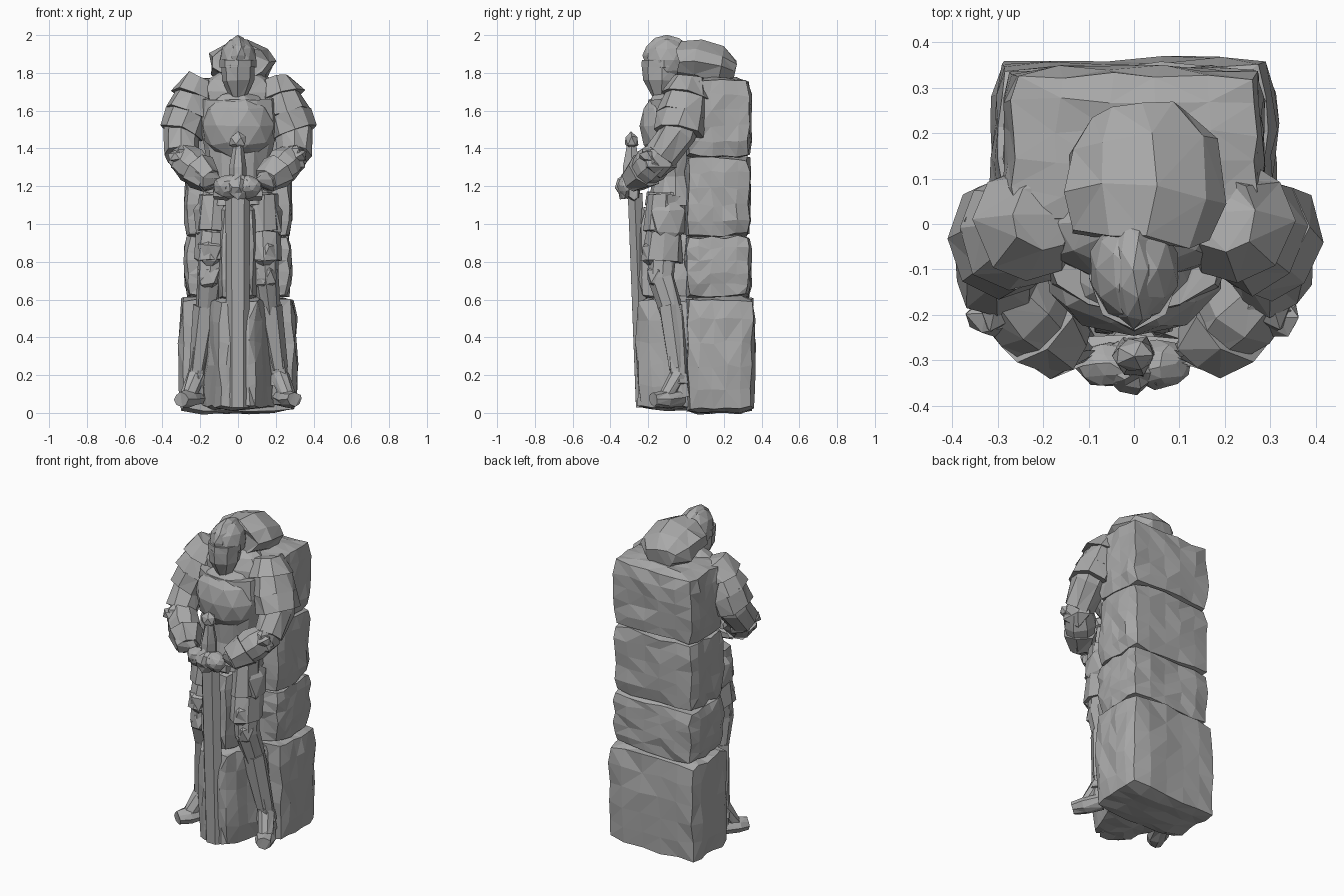
import bpy
import bmesh
import math
import random
from mathutils import Vector

random.seed(7)
if "Cube" in bpy.data.objects:
    bpy.data.objects.remove(bpy.data.objects["Cube"])

grey = (0.4, 0.4, 0.4, 1)
stone = bpy.data.materials.new("grey stone")
stone.use_nodes = True
stone.diffuse_color = grey
shader = next(node for node in stone.node_tree.nodes if node.type == "BSDF_PRINCIPLED")
shader.inputs["Base Color"].default_value = grey


def finish(name, bm, rough, side):
    """Chip the surface a little, mirror it if asked, and store the part."""
    for vert in bm.verts:
        vert.co += Vector(random.uniform(-rough, rough) for axis in range(3))
        vert.co.x *= side
    bmesh.ops.triangulate(bm, faces=bm.faces)
    bmesh.ops.recalc_face_normals(bm, faces=bm.faces)
    mesh = bpy.data.meshes.new(name)
    bm.to_mesh(mesh)
    bm.free()
    mesh.materials.append(stone)
    bpy.context.collection.objects.link(bpy.data.objects.new(name, mesh))


def block(name, width, front, back, bottom, top, taper=0.0):
    """Rounded, chipped masonry block, optionally narrower to the front."""
    middle = Vector((0, (front + back) / 2, (bottom + top) / 2))
    half = Vector((width, (back - front) / 2, (top - bottom) / 2))
    bm = bmesh.new()
    bmesh.ops.create_cube(bm, size=2)
    bmesh.ops.subdivide_edges(bm, edges=bm.edges, cuts=4, use_grid_fill=True)
    power = 12
    for vert in bm.verts:
        point = vert.co / sum(abs(c) ** power for c in vert.co) ** (1 / power)
        point.x *= 1 - taper * (1 - point.y) / 2
        vert.co = middle + Vector(p * h for p, h in zip(point, half))
    finish(name, bm, rough=0.01, side=1)


def limb(name, points, radii, depth=1.0, sides=8, rough=0.006, side=1):
    """Skin rings of the given radii along a path; depth flattens them."""
    bm = bmesh.new()
    rings = []
    last = len(points) - 1
    for i, (centre, radius) in enumerate(zip(points, radii)):
        along = (points[min(i + 1, last)] - points[max(i - 1, 0)]).normalized()
        guide = Vector((0, 0, 1)) if abs(along.x) > 0.9 else Vector((1, 0, 0))
        across = (guide - along * guide.dot(along)).normalized()
        normal = along.cross(across) * depth
        angles = [math.tau * k / sides for k in range(sides)]
        rings.append([bm.verts.new(centre + radius * (across * math.cos(a) + normal * math.sin(a)))
                      for a in angles])
    for ring, following in zip(rings, rings[1:]):
        for k in range(sides):
            j = (k + 1) % sides
            bm.faces.new((ring[k], ring[j], following[j], following[k]))
    bm.faces.new(rings[0])
    bm.faces.new(rings[-1])
    finish(name, bm, rough, side)


def blob(name, centre, size, detail=2, rough=0.008, side=1):
    """Faceted ellipsoid."""
    bm = bmesh.new()
    bmesh.ops.create_icosphere(bm, subdivisions=detail, radius=1)
    for vert in bm.verts:
        vert.co = Vector(c + s * p for c, s, p in zip(centre, size, vert.co))
    finish(name, bm, rough, side)


def column(y, *heights):
    """Points above one another on the centre plane."""
    return [Vector((0, y, z)) for z in heights]


# Stacked pillar behind the figure and the ribs between its legs
seams = (0.01, 0.62, 0.94, 1.36, 1.77)
courses = ("base", "lower", "middle", "top")
for course, bottom, top in zip(courses, seams, seams[1:]):
    width = 0.31 if course == "base" else 0.28
    depth = 0.36 if course == "base" else 0.34
    block("pillar_" + course, width, front=0, back=depth, bottom=bottom - 0.01, top=top)
block("front_rib_base", width=0.24, front=-0.26, back=0.1, bottom=0.02, top=0.61, taper=0.6)
block("front_rib_upper", width=0.14, front=-0.24, back=0.1, bottom=0.6, top=1.1, taper=0.4)

# Torso, breastplate, belt and collar
limb("torso", column(-0.06, 1.1, 1.25, 1.4, 1.55, 1.66),
     radii=(0.2, 0.16, 0.18, 0.21, 0.2), depth=0.7, sides=12)
blob("breastplate", centre=(0, -0.1, 1.52), size=(0.2, 0.15, 0.19), rough=0.004)
limb("belt", column(-0.08, 1.1, 1.17), radii=(0.2, 0.18), depth=0.7, sides=12)
limb("collar", column(0, 1.6, 1.7, 1.76, 1.8), radii=(0.24, 0.23, 0.17, 0.1), depth=0.55, sides=10)

# Head: hood, helmet crown, crest, brow and pointed visor
limb("hood", [Vector((0.01, -0.03, 1.86)), Vector((0.02, 0.06, 1.86)),
              Vector((0.02, 0.17, 1.83)), Vector((0.01, 0.25, 1.81))],
     radii=(0.15, 0.18, 0.17, 0.1), depth=0.65, sides=9, rough=0.012)
blob("helmet_crown", centre=(0, -0.1, 1.87), size=(0.1, 0.12, 0.12), rough=0.003)
blob("helmet_crest", centre=(0, -0.1, 1.89), size=(0.06, 0.13, 0.11), rough=0.002)
limb("brow", column(-0.12, 1.83, 1.87), radii=(0.1, 0.1), depth=1.15, rough=0.003)
limb("visor", column(-0.13, 1.84, 1.76, 1.66), radii=(0.09, 0.085, 0.035), depth=1.15, rough=0.003)

# Joints of the left limbs; the right ones mirror them
collarbone = Vector((0.2, 0.02, 1.77))
shoulder = Vector((0.27, 0, 1.6))
sleeve = Vector((0.3, -0.04, 1.48))
elbow = Vector((0.3, -0.13, 1.36))
wrist = Vector((0.15, -0.28, 1.23))
palm = Vector((0.05, -0.31, 1.2))
hip = Vector((0.13, -0.1, 1.15))
knee = Vector((0.15, -0.13, 0.72))
calf = Vector((0.17, -0.06, 0.5))
ankle = Vector((0.22, -0.04, 0.2))
heel = Vector((0.22, -0.02, 0.08))
toe = Vector((0.3, -0.17, 0.07))

for side, tag in ((1, "left_"), (-1, "right_")):
    # Three overlapping shoulder plates over the arm
    for tier in range(3):
        ends = [collarbone.lerp(sleeve, (tier + step) / 3) for step in range(2)]
        limb(tag + f"shoulder_plate_{tier}", ends, radii=(0.08 + 0.02 * tier, 0.125),
             depth=1.1, rough=0.01, side=side)
    limb(tag + "upper_arm", [shoulder, sleeve, elbow], radii=(0.1, 0.1, 0.09), side=side)
    limb(tag + "forearm", [elbow, elbow.lerp(wrist, 0.4), wrist, palm],
         radii=(0.08, 0.1, 0.065, 0.05), side=side)
    limb(tag + "cuff", [elbow.lerp(wrist, 0.6), wrist], radii=(0.1, 0.07), sides=7, side=side)
    blob(tag + "elbow_guard", elbow.lerp(sleeve, -0.1), size=(0.07, 0.11, 0.1), detail=1, side=side)
    blob(tag + "elbow_spike", elbow - Vector((-0.02, 0.07, 0)), size=(0.05, 0.05, 0.04),
         detail=1, side=side)
    blob(tag + "hand", palm, size=(0.08, 0.05, 0.06), side=side)

    # Skirt in two tiers with plates on top
    hem = hip.lerp(knee, 0.8)
    waist = hip.lerp(knee, 0.45)
    limb(tag + "skirt_upper", [hip, waist], radii=(0.08, 0.09), depth=1.2, rough=0.01, side=side)
    limb(tag + "skirt_lower", [waist, hem], radii=(0.08, 0.09), depth=1.2, rough=0.01, side=side)
    blob(tag + "hip_plate", waist + Vector((0.05, 0.02, 0.06)), size=(0.05, 0.1, 0.13),
         detail=1, side=side)
    blob(tag + "thigh_guard", hem - Vector((0, 0.05, -0.04)), size=(0.07, 0.06, 0.09),
         detail=1, side=side)

    # Leg, guards and foot
    limb(tag + "leg", [hip, knee, calf, ankle, heel],
         radii=(0.08, 0.07, 0.06, 0.045, 0.05), side=side)
    blob(tag + "knee_guard", knee - Vector((0, 0.02, 0)), size=(0.07, 0.06, 0.08),
         detail=1, side=side)
    limb(tag + "shin_guard", [knee.lerp(calf, 0.7), calf.lerp(ankle, 0.9)], radii=(0.07, 0.05),
         sides=6, side=side)
    limb(tag + "ankle_band", [ankle, ankle.lerp(heel, 0.4)], radii=(0.05, 0.06), sides=7, side=side)
    limb(tag + "foot", [heel, heel.lerp(toe, 0.6), toe], radii=(0.05, 0.06, 0.045),
         depth=0.8, side=side)
    limb(tag + "instep", [ankle, heel.lerp(toe, 0.6)], radii=(0.05, 0.04), side=side)

# Sword held point down
limb("sword_blade", [Vector((0, -0.23, 0.03)), Vector((0, -0.27, 1.16))],
     radii=(0.06, 0.065), depth=0.7, sides=6, rough=0.002)
limb("sword_guard", [Vector((x, -0.28, 1.16)) for x in (-0.13, 0, 0.13)],
     radii=(0.03, 0.04, 0.03), sides=6)
limb("sword_grip", column(-0.29, 1.15, 1.3, 1.42), radii=(0.05, 0.045, 0.025), sides=6)
blob("sword_pommel", centre=(0, -0.29, 1.44), size=(0.05, 0.04, 0.05), detail=1, rough=0.004)
blob("clasped_fingers", centre=(0, -0.32, 1.2), size=(0.06, 0.05, 0.07), rough=0.01)
